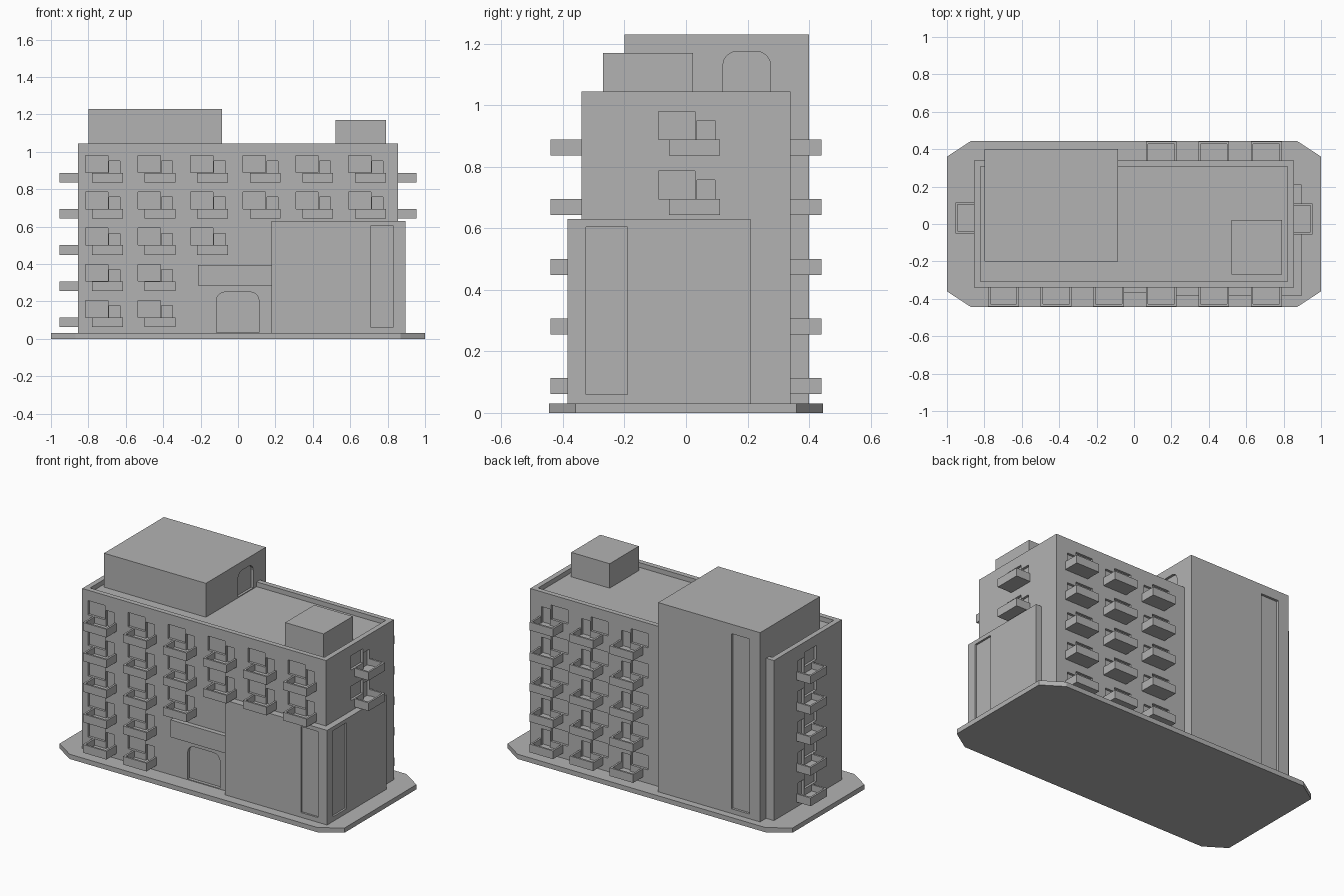
import bpy, bmesh, math

if "Cube" in bpy.data.objects:
    bpy.data.objects.remove(bpy.data.objects["Cube"])

grey = bpy.data.materials.new("plain grey")
grey.diffuse_color = (0.45, 0.45, 0.45, 1)
grey.use_nodes = True
grey.node_tree.nodes["Principled BSDF"].inputs["Base Color"].default_value = grey.diffuse_color

HX, HY = 0.855, 0.34            # half sizes of the main block
PITCH, Z0, BW = 0.1935, 0.062, 0.165   # floor pitch, lowest balcony, balcony width


def add_box(bm, x, y, z):
    """Box from (min, max) pairs."""
    x, y, z = sorted(x), sorted(y), sorted(z)
    r = bmesh.ops.create_cube(bm, size=1)
    for v in r["verts"]:
        v.co = [a[0] + (c + 0.5) * (a[1] - a[0]) for a, c in zip((x, y, z), v.co)]


def add_prism(bm, pts, offset):
    """Extrude a closed outline of 3D points."""
    f = bm.faces.new([bm.verts.new(p) for p in pts])
    r = bmesh.ops.extrude_face_region(bm, geom=[f], use_keep_orig=True)
    vs = [g for g in r["geom"] if isinstance(g, bmesh.types.BMVert)]
    bmesh.ops.translate(bm, verts=vs, vec=offset)


def finish(name, bm):
    bmesh.ops.recalc_face_normals(bm, faces=bm.faces)
    me = bpy.data.meshes.new(name)
    bm.to_mesh(me)
    bm.free()
    me.materials.append(grey)
    ob = bpy.data.objects.new(name, me)
    bpy.context.collection.objects.link(ob)
    return ob


def box(name, x, y, z):
    bm = bmesh.new()
    add_box(bm, x, y, z)
    return finish(name, bm)


def carve(ob, bm):
    """Subtract the cutter mesh and remove it."""
    cutter = finish("cutter", bm)
    cutter.hide_render = True
    m = ob.modifiers.new("recesses", "BOOLEAN")
    m.operation, m.solver, m.object = "DIFFERENCE", "EXACT", cutter
    bpy.context.view_layer.objects.active = ob
    bpy.ops.object.modifier_apply(modifier=m.name)
    bpy.data.objects.remove(cutter)


def wall_box(bm, side, u, d, z):
    """Box on a wall: u runs along the wall, d points outward from it."""
    axis, sign = side
    if axis == "y":
        add_box(bm, u, [sign * (HY + k) for k in d], z)
    else:
        add_box(bm, [sign * (HX + k) for k in d], u, z)


def arch(a0, a1, z0, z1, r, n=4):
    """Outline of an opening with rounded top corners."""
    pts = [(a0, z0), (a1, z0)]
    for cx, start in ((a1 - r, 0), (a0 + r, math.pi / 2)):
        for i in range(n + 1):
            t = start + i * math.pi / 2 / n
            pts.append((cx + r * math.cos(t), z1 - r + r * math.sin(t)))
    return pts


# ground slab with clipped corners
bm = bmesh.new()
q = [(0.87, 0.445), (1, 0.36)]
ring = q + [(x, -y) for x, y in q[::-1]] + [(-x, -y) for x, y in q] + [(-x, y) for x, y in q[::-1]]
add_prism(bm, [(x, y, 0) for x, y in ring], (0, 0, 0.03))
finish("ground_slab", bm)

# balcony positions: (side, start along wall, floor)
FRONT, BACK, RIGHT, LEFT = ("y", -1), ("y", 1), ("x", 1), ("x", -1)
cols = [-0.78 + 0.281 * i for i in range(6)]
spots = []
for floor, count in enumerate((2, 2, 3, 6, 6)):
    spots += [(FRONT, u, floor) for u in cols[:count]]
    spots += [(BACK, u, floor) for u in cols[3:]]
    spots.append((LEFT, -0.05, floor))
    if floor > 2:
        spots.append((RIGHT, -0.055, floor))

# main block: recessed roof, windows, balcony doors and entrance
body = box("main_block", (-HX, HX), (-HY, HY), (0.03, 1.045))
cut = bmesh.new()
add_box(cut, (-0.822, 0.822), (-0.308, 0.308), (1.015, 1.1))
for side, u, floor in spots:
    z = Z0 + PITCH * floor
    wall_box(cut, side, (u - 0.035, u + 0.085), (-0.015, 0.02), (z + 0.053, z + 0.143))
    wall_box(cut, side, (u + 0.091, u + 0.15), (-0.015, 0.02), (z + 0.012, z + 0.115))
add_prism(cut, [(x, -0.4, z) for x, z in arch(-0.115, 0.112, 0.035, 0.25, 0.045)], (0, 0.08, 0))
carve(body, cut)

# balconies: floor, front wall, two side walls
T, D, H = 0.012, 0.1, 0.052
bm = bmesh.new()
for side, u, floor in spots:
    z = Z0 + PITCH * floor
    e = u + BW
    wall_box(bm, side, (u, e), (0, D), (z, z + T))
    wall_box(bm, side, (u, e), (D - T, D), (z + T, z + H))
    wall_box(bm, side, (u, u + T), (0, D - T), (z + T, z + H))
    wall_box(bm, side, (e - T, e), (0, D - T), (z + T, z + H))
finish("balconies", bm)

# stair tower with roof door and tall rear window
tower = box("stair_tower", (-0.8, -0.085), (-0.2, 0.4), (0.03, 1.23))
cut = bmesh.new()
add_prism(cut, [(-0.1, y, z) for y, z in arch(0.12, 0.275, 1.02, 1.175, 0.045)], (0.05, 0, 0))
add_box(cut, (-0.725, -0.6), (0.385, 0.45), (0.06, 1.17))
carve(tower, cut)

# low front wing with tall windows near the corner
wing = box("front_wing", (0.18, 0.895), (-0.385, 0.21), (0.03, 0.63))
cut = bmesh.new()
add_box(cut, (0.71, 0.83), (-0.45, -0.373), (0.06, 0.605))
add_box(cut, (0.883, 0.95), (-0.325, -0.19), (0.06, 0.605))
carve(wing, cut)

# entrance canopy and roof hut
box("entrance_canopy", (-0.215, 0.18), (-0.37, -0.33), (0.285, 0.395))
box("roof_hut", (0.52, 0.79), (-0.27, 0.022), (1.01, 1.17))
